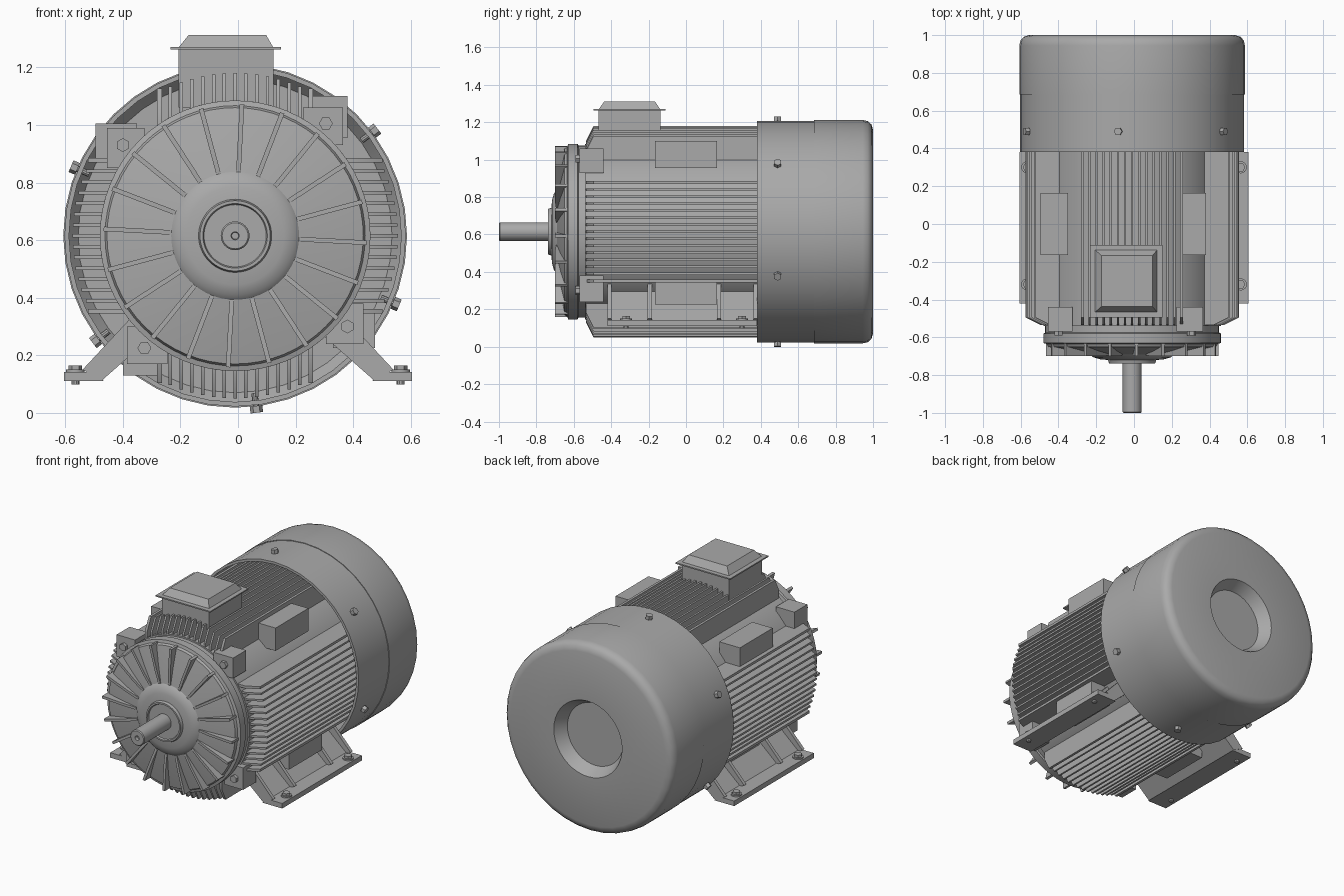
import bpy, bmesh, math
from mathutils import Vector

old = bpy.data.objects.get("Cube")
if old:
    bpy.data.objects.remove(old)

CX, CZ = -0.01, 0.615          # motor axis
FIN_R, CORE_R = 0.565, 0.47

grey = bpy.data.materials.new("machine_grey")
grey.use_nodes = True
colour = (0.40, 0.40, 0.40, 1)
grey.diffuse_color = colour
grey.node_tree.nodes["Principled BSDF"].inputs["Base Color"].default_value = colour


def finish(name, bm):
    """Turn a bmesh into an object, smooth except at sharp edges."""
    bmesh.ops.recalc_face_normals(bm, faces=bm.faces)
    for f in bm.faces:
        f.smooth = True
    for e in bm.edges:
        e.smooth = len(e.link_faces) == 2 and e.calc_face_angle(0) < 0.6
    mesh = bpy.data.meshes.new(name)
    bm.to_mesh(mesh)
    bm.free()
    mesh.materials.append(grey)
    ob = bpy.data.objects.new(name, mesh)
    bpy.context.collection.objects.link(ob)
    return ob


def prism(bm, pts, lo, hi, place):
    """Extrude a 2D outline from lo to hi; place maps (u, v, w) to space."""
    a = [bm.verts.new(place(u, v, lo)) for u, v in pts]
    b = [bm.verts.new(place(u, v, hi)) for u, v in pts]
    bm.faces.new(a)
    bm.faces.new(b[::-1])
    for i in range(len(pts)):
        j = (i + 1) % len(pts)
        bm.faces.new((a[i], b[i], b[j], a[j]))


def turned(angle):
    """Map (across, outward, along) to space, turned about the motor axis."""
    c, s = math.cos(angle), math.sin(angle)
    return lambda a, h, y: Vector((CX + a * c - h * s, y, CZ + a * s + h * c))


def rect(u0, u1, v0, v1):
    return [(u0, v0), (u1, v0), (u1, v1), (u0, v1)]


def ngon(r, n, u=0, v=0):
    return [(u + r * math.cos(math.tau * i / n), v + r * math.sin(math.tau * i / n))
            for i in range(n)]


def lathe(name, profile, steps):
    """Spin a (radius, y) profile about the motor axis."""
    bm = bmesh.new()
    vs = [bm.verts.new((CX + r, y, CZ)) for r, y in profile]
    es = [bm.edges.new(p) for p in zip(vs, vs[1:])]
    bmesh.ops.spin(bm, geom=vs + es, cent=(CX, 0, CZ), axis=(0, 1, 0),
                   angle=math.tau, steps=steps, use_duplicate=False)
    bmesh.ops.remove_doubles(bm, verts=bm.verts, dist=1e-4)
    return finish(name, bm)


quarters = [turned(k * math.pi / 2) for k in range(4)]

# Stator core
lathe("stator_core", [(0, -0.54), (CORE_R, -0.54), (CORE_R, 0.52), (0.3, 0.56), (0, 0.56)], 48)

# Cooling fins, four banks
bm = bmesh.new()
for q in quarters:
    for i in range(-7, 8):
        t = i * 0.0375
        edge = abs(i) == 7
        half = 0.008 if edge else 0.006
        base = math.sqrt(0.45 ** 2 - t * t)
        tip = math.sqrt((0.575 if edge else FIN_R) ** 2 - t * t)
        outline = [(-0.535, base), (-0.535, tip - 0.08), (-0.495, tip), (0.5, tip), (0.5, base)]
        prism(bm, outline, t - half, t + half, lambda u, v, w, q=q: q(w, v, u))
finish("cooling_fins", bm)

# Corner pads, bolt lugs and their bolts
pads, lugs, bolts = bmesh.new(), bmesh.new(), bmesh.new()
for q in quarters:
    prism(pads, rect(0.265, 0.39, 0.34, 0.485), -0.165, 0.165, q)
    prism(lugs, rect(0.235, 0.375, 0.315, 0.445), -0.57, -0.44, q)
    prism(bolts, ngon(0.024, 6, 0.315, 0.39), -0.59, -0.56, q)
finish("corner_pads", pads)
finish("bolt_lugs", lugs)
finish("lug_bolts", bolts)

# Front end bell, radial ribs and shaft
lathe("end_bell", [(0, -0.5), (0.46, -0.5), (0.46, -0.575), (0.47, -0.58), (0.47, -0.63),
                   (0.452, -0.635), (0.445, -0.65), (0.34, -0.672), (0.222, -0.69),
                   (0.205, -0.706), (0.17, -0.716), (0.127, -0.72), (0.122, -0.738),
                   (0.112, -0.738), (0.108, -0.728), (0, -0.728)], 64)
bm = bmesh.new()
for i in range(20):
    q = turned(math.radians(-3 + 18 * i))
    prism(bm, [(0.222, -0.67), (0.222, -0.694), (0.3, -0.7), (0.457, -0.7), (0.457, -0.63)],
          -0.008, 0.008, lambda u, v, w, q=q: q(w, u, v))
finish("bell_ribs", bm)
lathe("shaft", [(0.05, -0.7), (0.05, -0.995), (0.045, -1.0), (0.014, -1.0),
                (0.012, -0.98), (0, -0.98)], 32)

# Rear fan cowl: hollow shell with a sunken centre
lathe("fan_cowl", [(0.577, 0.38), (0.593, 0.38), (0.593, 0.685), (0.597, 0.685), (0.597, 0.945),
                   (0.591, 0.972), (0.574, 0.991), (0.545, 1.0), (0.24, 1.0), (0.197, 0.925),
                   (0, 0.925), (0, 0.91), (0.19, 0.91), (0.232, 0.985), (0.545, 0.985),
                   (0.577, 0.945), (0.577, 0.38)], 40)

# Cowl screws
bm = bmesh.new()
for i in range(6):
    q = turned(math.radians(7 + 60 * i))
    prism(bm, ngon(0.022, 6, 0, 0.49), 0.595, 0.619, lambda u, v, w, q=q: q(u, w, v))
    prism(bm, ngon(0.011, 10, 0, 0.49), 0.55, 0.6, lambda u, v, w, q=q: q(u, w, v))
finish("cowl_screws", bm)

# Feet: sloping web, ribs, base plate and anchor bolts on each side
for side, label in ((1, "left"), (-1, "right")):
    def across(u, v, w):
        return Vector((side * u, w, v))

    def upright(u, v, w):
        return Vector((side * u, v, w))
    bm = bmesh.new()
    prism(bm, [(0.26, 0.3), (0.47, 0.115), (0.51, 0.14), (0.29, 0.335)], -0.42, 0.38, across)
    for y in (-0.42, -0.205, 0.165, 0.36):
        prism(bm, [(0.26, 0.3), (0.47, 0.115), (0.54, 0.15), (0.33, 0.375)], y, y + 0.022, across)
    prism(bm, [(0.465, 0.11), (0.605, 0.11), (0.605, 0.142), (0.5, 0.142)], -0.42, 0.38, across)
    finish(label + "_foot", bm)
    bm = bmesh.new()
    for y in (-0.32, 0.3):
        prism(bm, ngon(0.032, 16, 0.565, y), 0.14, 0.15, upright)
        prism(bm, ngon(0.024, 6, 0.565, y), 0.14, 0.165, upright)
        prism(bm, ngon(0.014, 10, 0.565, y), 0.098, 0.14, upright)
    finish(label + "_foot_bolts", bm)


# Terminal box, lid flange and raised tapered cover
def frustum(name, z0, z1, half0, half1, lean=0):
    bm = bmesh.new()
    rings = []
    for z, half, dx in ((z0, half0, 0), (z1, half1, lean)):
        rings.append([bm.verts.new((-0.042 + dx + sx * half, -0.302 + sy * half, z))
                      for sx, sy in ((-1, -1), (1, -1), (1, 1), (-1, 1))])
    a, b = rings
    bm.faces.new(a)
    bm.faces.new(b)
    for i in range(4):
        j = (i + 1) % 4
        bm.faces.new((a[i], a[j], b[j], b[i]))
    finish(name, bm)


frustum("terminal_box", 1.06, 1.265, 0.165, 0.165)
frustum("terminal_lid_flange", 1.262, 1.27, 0.192, 0.192)
frustum("terminal_lid_cover", 1.268, 1.312, 0.165, 0.135, 0.005)
